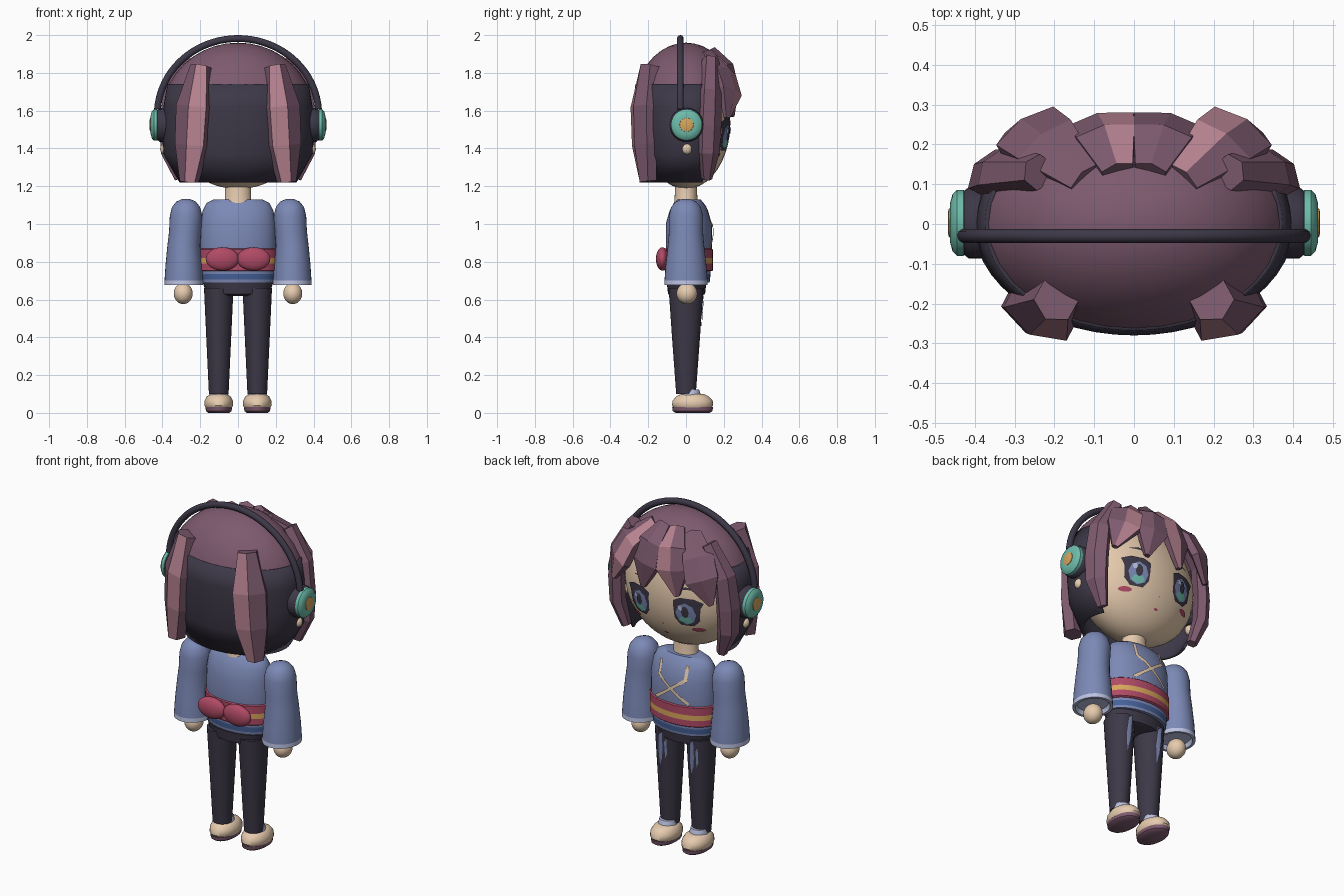
import bpy, bmesh, math
from mathutils import Vector, Matrix

cube = bpy.data.objects.get("Cube")
if cube:
    bpy.data.objects.remove(cube, do_unlink=True)

PALETTE = {"plum": "7D5A6E", "charcoal": "3D3847", "pink": "B98492", "blue": "7C89B6",
           "crimson": "B04A66", "skin": "E6CBAE", "teal": "6DBBAA", "gold": "D8A65C",
           "lavender": "BCC3E2", "navy": "46629A"}


def linear(h):
    c = [int(h[i:i + 2], 16) / 255 for i in (0, 2, 4)]
    return [v / 12.92 if v < .04 else ((v + .055) / 1.055) ** 2.4 for v in c] + [1]


MATS = {}
for key, code in PALETTE.items():
    m = MATS[key] = bpy.data.materials.new(key)
    m.use_nodes = True
    m.diffuse_color = linear(code)
    bsdf = next(n for n in m.node_tree.nodes if n.type == "BSDF_PRINCIPLED")
    bsdf.inputs["Base Color"].default_value = linear(code)
    bsdf.inputs["Roughness"].default_value = .8


def finish(name, bm, colors, smooth=True, recalc=True):
    if recalc:
        bmesh.ops.recalc_face_normals(bm, faces=bm.faces[:])
    me = bpy.data.meshes.new(name)
    bm.to_mesh(me)
    bm.free()
    for c in colors:
        me.materials.append(MATS[c])
    ob = bpy.data.objects.new(name, me)
    bpy.context.collection.objects.link(ob)
    if smooth:
        bpy.ops.object.select_all(action="DESELECT")
        ob.select_set(True)
        bpy.context.view_layer.objects.active = ob
        bpy.ops.object.shade_smooth_by_angle(angle=math.radians(40))
    return ob


def loft(name, rings, colors, bands=None, cx=0, cy=0, arc=(0, 360), seg=32, cap=True):
    """Stack of ellipses (z, rx, ry[, x shift]); bands picks a colour per step."""
    bm = bmesh.new()
    full = arc[1] - arc[0] == 360
    count = seg if full else seg + 1
    rows = []
    for z, rx, ry, *dx in rings:
        x0 = cx + (dx[0] if dx else 0)
        angs = [math.radians(arc[0] + (arc[1] - arc[0]) * k / seg) for k in range(count)]
        rows.append([bm.verts.new((x0 + rx * math.cos(a), cy + ry * math.sin(a), z)) for a in angs])
    for i in range(len(rows) - 1):
        for k in range(seg):
            n = (k + 1) % count
            f = bm.faces.new((rows[i][k], rows[i][n], rows[i + 1][n], rows[i + 1][k]))
            f.material_index = bands[i] if bands else 0
    if full and cap:
        bm.faces.new(rows[0]).material_index = bands[0] if bands else 0
        bm.faces.new(rows[-1]).material_index = bands[-1] if bands else 0
    return finish(name, bm, colors)


def ball(name, color, at, size, cut=None):
    bm = bmesh.new()
    bmesh.ops.create_uvsphere(bm, u_segments=32, v_segments=20, radius=1)
    bm.transform(Matrix.Translation(at) @ Matrix.Diagonal((*size, 1)))
    if cut:
        bmesh.ops.bisect_plane(bm, geom=bm.verts[:] + bm.edges[:] + bm.faces[:],
                               plane_co=(0, 0, cut), plane_no=(0, 0, 1), clear_inner=True)
    return finish(name, bm, [color])


def lock(name, path, sx, depth, streak=None):
    """Six-sided tapering hair lock along (x, y, z, half width)."""
    bm = bmesh.new()
    pts = [Vector((p[0] * sx, p[1], p[2])) for p in path]
    rows = []
    for i, p in enumerate(pts):
        t = (pts[min(i + 1, len(pts) - 1)] - pts[max(i - 1, 0)]).normalized()
        n = Vector((p.x / .16, p.y / .08, (p.z - 1.58) / .15))
        n = (n - t * n.dot(t)).normalized()
        s = n.cross(t)
        if s.x * sx - .3 * s.y < 0:
            s = -s
        w = path[i][3] / math.cos(math.pi / 6)
        d = min(depth, w)
        angs = [math.radians(30 + 60 * k) for k in range(6)]
        rows.append([bm.verts.new(p + s * w * math.cos(a) + n * d * math.sin(a)) for a in angs])
    for a, b in zip(rows, rows[1:]):
        for k in range(6):
            f = bm.faces.new((a[k], a[(k + 1) % 6], b[(k + 1) % 6], b[k]))
            f.material_index = int(k == streak)
    bm.faces.new(rows[0])
    bm.faces.new(rows[-1])
    return finish(name, bm, ["plum", "pink"], smooth=False)


def decal(name, color, outline, surface, lift):
    """Thin plate: an (x, z) outline laid on a surface y(x, z)."""
    bm = bmesh.new()
    pts = [Vector(p) for p in outline]
    edge = [a.lerp(b, k / 4) for a, b in zip(pts, pts[1:] + pts[:1]) for k in range(4)]
    mid = sum(pts, Vector((0, 0))) / len(pts)

    def put(p):
        return bm.verts.new((p.x, surface(p.x, p.y) + lift, p.y))
    centre = put(mid)
    inner, outer = [[put(mid.lerp(p, s)) for p in edge] for s in (.5, 1)]
    for k in range(len(edge)):
        n = (k + 1) % len(edge)
        bm.faces.new((centre, inner[k], inner[n]))
        bm.faces.new((inner[k], outer[k], outer[n], inner[n]))
    bm.normal_update()
    if sum(f.normal.y for f in bm.faces) < 0:
        bmesh.ops.reverse_faces(bm, faces=bm.faces[:])
    return finish(name, bm, [color], recalc=False)


def oval(x, z, w, h, n=12):
    return [(x + w * math.cos(math.tau * k / n), z + h * math.sin(math.tau * k / n)) for k in range(n)]


def face_y(x, z):
    return .235 * math.sqrt(max(.01, 1 - (x / .365) ** 2 - ((z - 1.535) / .35) ** 2))


def chest_y(x, z):
    return .015 + (.122 - max(0, z - 1) * .33) * math.sqrt(max(.01, 1 - (x / .2) ** 2))


# Head, neck and hair masses
ball("head", "skin", (0, 0, 1.535), (.365, .235, .35))
loft("neck", [(1.08, .085, .07), (1.13, .07, .06), (1.24, .066, .058)], ["skin"])
ball("hair_cap", "plum", (0, 0, 1.575), (.405, .29, .385), cut=1.735)
back = loft("back_hair", [(1.74, .375, .268), (1.62, .395, .28), (1.5, .403, .28), (1.37, .395, .268),
                          (1.22, .31, .235)], ["charcoal"], arc=(158, 382))
mod = back.modifiers.new("thickness", "SOLIDIFY")
mod.thickness = .015

# Headphone band
bm = bmesh.new()
rows = []
for i in range(41):
    a = math.radians(4 + 172 * i / 40)
    c = Vector((.427 * math.cos(a), -.03, 1.58 + .402 * math.sin(a)))
    out = Vector((math.cos(a), 0, math.sin(a)))
    rows.append([bm.verts.new(c + .018 * (out * math.cos(b) + Vector((0, math.sin(b), 0))))
                 for b in [math.tau * k / 10 for k in range(10)]])
for a, b in zip(rows, rows[1:]):
    for k in range(10):
        bm.faces.new((a[k], a[(k + 1) % 10], b[(k + 1) % 10], b[k]))
bm.faces.new(rows[0])
bm.faces.new(rows[-1])
finish("headphone_band", bm, ["charcoal"])

# Torso, sash and hips
loft("tunic", [(.69, .188, .11), (.705, .19, .112), (.735, .193, .115), (.88, .2, .122), (1, .198, .122),
               (1.07, .188, .102), (1.11, .168, .08), (1.13, .13, .062)],
     ["blue", "navy"], bands=[0, 1, 0, 0, 0, 0, 0], cy=.015)
loft("sash", [(.75, .2, .122), (.755, .207, .128), (.79, .207, .128), (.82, .207, .128), (.865, .207, .128),
              (.87, .2, .122)], ["crimson", "gold"], bands=[0, 0, 1, 0, 0], cy=.015)
loft("hips", [(.62, .1, .08), (.63, .165, .098), (.69, .187, .105)], ["charcoal"], cy=.003)

for sx, side in ((1, "left"), (-1, "right")):
    # Headphones and earring
    for part, color, base, rings in (
            ("ear_cushion", "charcoal", .37, [(0, .08), (.01, .09), (.045, .09), (.06, .078)]),
            ("ear_cup", "teal", .42, [(0, .07), (.008, .083), (.025, .083), (.036, .072), (.042, .05)]),
            ("ear_cup_badge", "gold", .455, [(0, .038), (.01, .036), (.013, .025)])):
        ob = loft(f"{side}_{part}", [(z, r, r) for z, r in rings], [color], seg=24)
        ob.data.transform(Matrix.Translation((sx * base, 0.003, 1.525)) @ Matrix.Rotation(sx * math.pi / 2, 4, "Y"))
    ball(f"{side}_earring", "skin", (sx * .385, .005, 1.397), (.027, .027, .03))

    # Hair locks
    lock(f"{side}_back_lock", [(.195, -.19, 1.835, .05), (.235, -.225, 1.62, .09), (.245, -.22, 1.42, .085),
                               (.257, -.2, 1.225, .045)], sx, .06, streak=1)
    lock(f"{side}_side_lock", [(.24, .13, 1.87, .04), (.345, .13, 1.7, .055), (.365, .125, 1.52, .06),
                               (.36, .12, 1.38, .055), (.31, .11, 1.24, .025)], sx, .045)
    lock(f"{side}_outer_bang", [(.12, .11, 1.89, .045), (.22, .2, 1.8, .085), (.265, .23, 1.7, .09),
                                (.315, .215, 1.56, .015)], sx, .04, streak=1 if sx > 0 else None)
    lock(f"{side}_inner_bang", [(.04, .13, 1.91, .04), (.07, .22, 1.83, .075), (.085, .245, 1.72, .09),
                                (.11, .24, 1.57, .015)], sx, .035, streak=1 if sx < 0 else None)

    # Face details
    ex, ez = sx * .148, 1.47
    lash = [(-.07, .065), (-.03, .085), (.045, .085), (.095, .065), (.078, .03), (.07, -.045), (.035, -.082),
            (-.035, -.082), (-.065, -.04)]
    decal(f"{side}_eye_outline", "charcoal", [(ex + sx * x, ez + z) for x, z in lash], face_y, .005)
    decal(f"{side}_iris", "blue", oval(ex, ez - .008, .056, .066, 8), face_y, .008)
    decal(f"{side}_iris_glow", "teal", oval(ex, ez - .044, .036, .024, 8), face_y, .0105)
    decal(f"{side}_pupil", "charcoal", oval(ex, ez + .005, .021, .036, 8), face_y, .0125)
    decal(f"{side}_eye_shine", "lavender", oval(ex + .026, ez + .025, .014, .018, 6), face_y, .0145)
    decal(f"{side}_eyebrow", "charcoal", [(ex - sx * .05, 1.6), (ex, 1.62), (ex + sx * .05, 1.605), (ex, 1.605)],
          face_y, .005)
    decal(f"{side}_blush", "crimson", oval(sx * .2, 1.365, .034, .014), face_y, .005)

    # Sleeve and hand
    sleeve = [(1.133, .02, .02, -.012), (1.118, .052, .055, -.012), (1.09, .074, .078, -.012),
              (1.045, .086, .09, -.012), (.96, .085, .09, -.007), (.885, .087, .096), (.78, .097, .108),
              (.7, .102, .114), (.676, .103, .115), (.676, .088, .1), (.7, .08, .09)]
    loft(f"{side}_sleeve", [(z, rx, ry, sx * dx[0] if dx else 0) for z, rx, ry, *dx in sleeve],
         ["blue", "lavender"], bands=[0] * 7 + [1] * 3, cx=sx * .287)
    ball(f"{side}_hand", "skin", (sx * .29, .005, .632), (.05, .055, .056))

    # Leg with worn patches
    lx = sx * .102
    loft(f"{side}_leg", [(.1, .052, .052), (.4, .066, .074), (.66, .078, .092)], ["charcoal"], cx=lx)

    def leg_y(x, z):
        r = .052 + (z - .1) * .0714
        return r * math.sqrt(max(.01, 1 - ((x - lx) / (r * .9)) ** 2))
    decal(f"{side}_leg_patch", "blue", [(lx - .012, .66), (lx + .012, .64), (lx + .02, .54), (lx + .012, .44),
                                        (lx - .006, .5), (lx - .012, .56)], leg_y, .006)
    decal(f"{side}_small_leg_patch", "blue", [(lx - .034, .62), (lx - .022, .6), (lx - .024, .5),
                                              (lx - .034, .53)], leg_y, .006)

    # Foot
    loft(f"{side}_sock", [(.06, .056, .06), (.1, .05, .052), (.125, .044, .044)], ["lavender"], cx=lx, cy=.025)
    loft(f"{side}_shoe", [(.028, .07, .1), (.04, .076, .109), (.065, .075, .106), (.088, .062, .085),
                          (.1, .045, .06)], ["skin"], cx=lx, cy=.035)
    loft(f"{side}_sole", [(0, .055, .09), (.01, .068, .105), (.03, .07, .108)], ["plum"], cx=lx, cy=.035)

    # Bow loop and chest lacing
    ball(f"{side}_bow_loop", "crimson", (sx * .083, -.125, .815), (.088, .034, .062))
    cord = [(sx * .085, 1.09), (sx * .085, 1.02), (-sx * .1, .885)]
    for part, (a, b) in (("upper", cord[:2]), ("cross", cord[1:])):
        a, b = Vector(a), Vector(b)
        d = (b - a).normalized() * .009
        q = Vector((-d.y, d.x))
        decal(f"{side}_{part}_lacing", "skin", [a - d + q, b + d + q, b + d - q, a - d - q], chest_y, .008)

decal("mouth", "crimson", oval(0, 1.305, .014, .006, 8), face_y, .004)
decal("nose", "pink", oval(0, 1.37, .006, .005, 6), face_y, .004)
